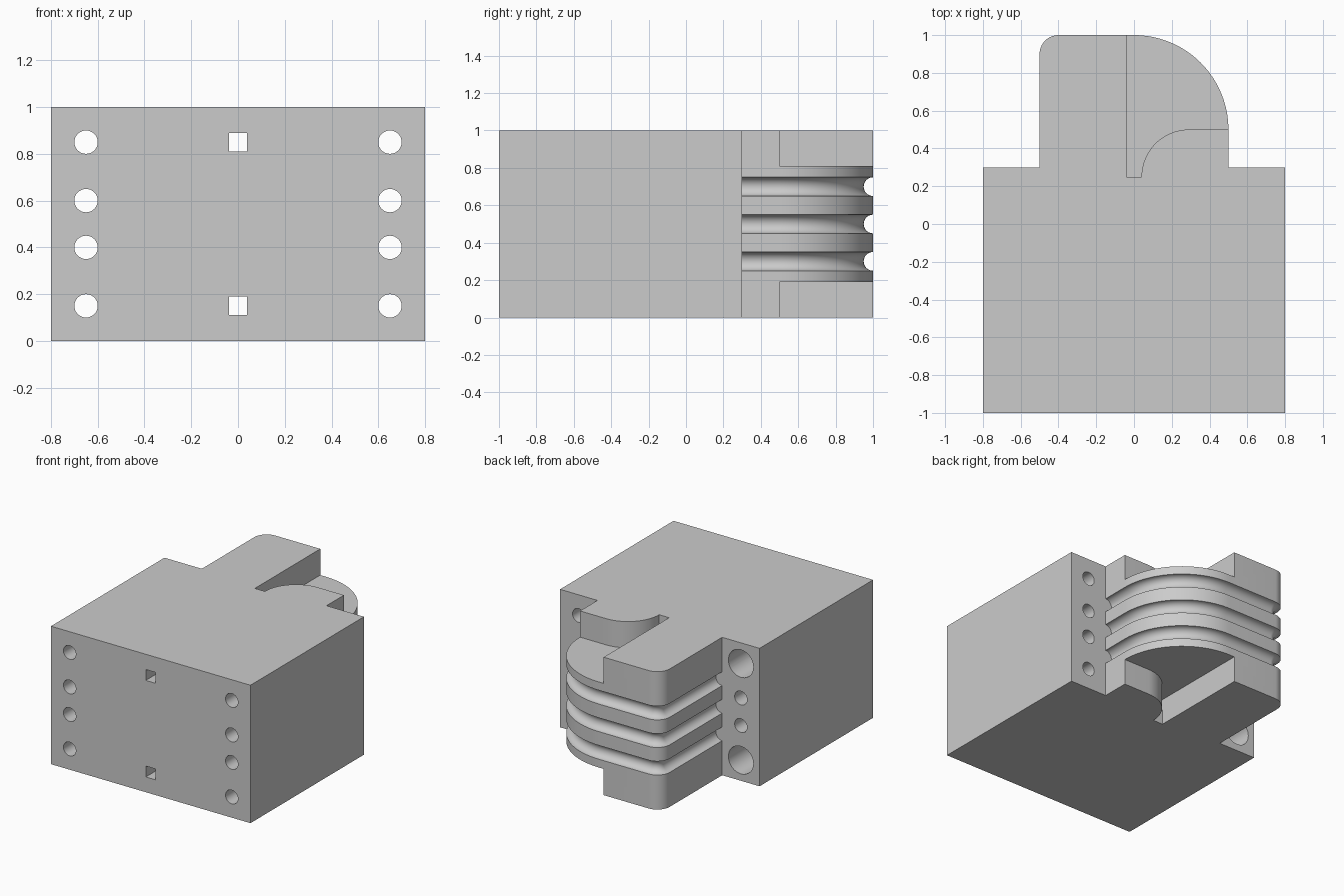
import bpy, bmesh
from math import sin, cos, pi

default = bpy.data.objects.get("Cube")
if default:
    bpy.data.objects.remove(default, do_unlink=True)

grey = bpy.data.materials.new("light grey")
grey.use_nodes = True
grey.diffuse_color = (0.6, 0.6, 0.6, 1)
grey.node_tree.nodes["Principled BSDF"].inputs["Base Color"].default_value = (0.6, 0.6, 0.6, 1)


def arc(cx, cy, r, start, end, steps):
    angles = [start + (end - start) * i / steps for i in range(steps + 1)]
    return [(cx + r * cos(a), cy + r * sin(a)) for a in angles]


def loft(name, rings):
    """Closed solid through equal-length rings of 3D points."""
    bm = bmesh.new()
    loops = [[bm.verts.new(p) for p in ring] for ring in rings]
    n = len(loops[0])
    for low, high in zip(loops, loops[1:]):
        for i in range(n):
            j = (i + 1) % n
            bm.faces.new((low[i], low[j], high[j], high[i]))
    bm.faces.new(loops[0][::-1])
    bm.faces.new(loops[-1])
    bmesh.ops.recalc_face_normals(bm, faces=bm.faces)
    mesh = bpy.data.meshes.new(name)
    bm.to_mesh(mesh)
    bm.free()
    obj = bpy.data.objects.new(name, mesh)
    bpy.context.collection.objects.link(obj)
    mesh.materials.append(grey)
    return obj


def outline(inset):
    """Plan of block and nose; only the nose is inset."""
    side = 0.5 - inset
    return ([(-0.8, -1), (0.8, -1), (0.8, 0.3), (side, 0.3)]
            + arc(0, 0.5, 0.5 - inset, 0, pi / 2, 32)
            + arc(-0.4, 0.9, 0.1 - inset, pi / 2, pi, 10)
            + [(-side, 0.3), (-0.8, 0.3)])


# Block and rounded nose with three half-round grooves
levels = [(0, 0)]
for centre in (0.3, 0.5, 0.7):
    for i in range(17):
        t = -pi / 2 + pi * i / 16
        levels.append((centre + 0.05 * sin(t), 0.05 * cos(t)))
levels.append((1, 0))
body = loft("grooved_block", [[(x, y, z) for x, y in outline(d)] for z, d in levels])


def cut(cutter):
    cutter.hide_render = True
    mod = body.modifiers.new("cut", 'BOOLEAN')
    mod.operation = 'DIFFERENCE'
    mod.solver = 'EXACT'
    mod.object = cutter
    bpy.context.view_layer.objects.active = body
    bpy.ops.object.modifier_apply(modifier=mod.name)
    bpy.data.objects.remove(cutter, do_unlink=True)


def bore(profile, y0, y1):
    """Cut an x-z profile along y."""
    cut(loft("bore_cutter", [[(x, y, z) for x, z in profile] for y in (y0, y1)]))


# Curved recesses in the top and bottom of the nose
recess = ([(-0.04, 1.1), (-0.04, 0.25), (0.04, 0.25)]
          + arc(0.29, 0.25, 0.25, pi, pi / 2, 20) + [(0.6, 0.5), (0.6, 1.1)])
for z0, z1 in ((-0.1, 0.19), (0.81, 1.1)):
    cut(loft("recess_cutter", [[(x, y, z) for x, y in recess] for z in (z0, z1)]))

# Square slots from the front into the recesses
h = 0.0395
for z in (0.15, 0.85):
    bore([(-h, z - h), (h, z - h), (h, z + h), (-h, z + h)], -1.1, 0.27)

# Round through holes, with wide counterbores on one side
for x in (-0.65, 0.65):
    for z in (0.15, 0.4, 0.6, 0.85):
        bore(arc(x, z, 0.05, 0, 2 * pi, 32)[:-1], -1.1, 0.4)
for z in (0.15, 0.85):
    bore(arc(-0.65, z, 0.1, 0, 2 * pi, 40)[:-1], -0.3, 0.4)

# Smooth curves, sharp corners
bpy.ops.object.select_all(action='DESELECT')
body.select_set(True)
bpy.context.view_layer.objects.active = body
bpy.ops.object.shade_smooth_by_angle(angle=pi / 6)
